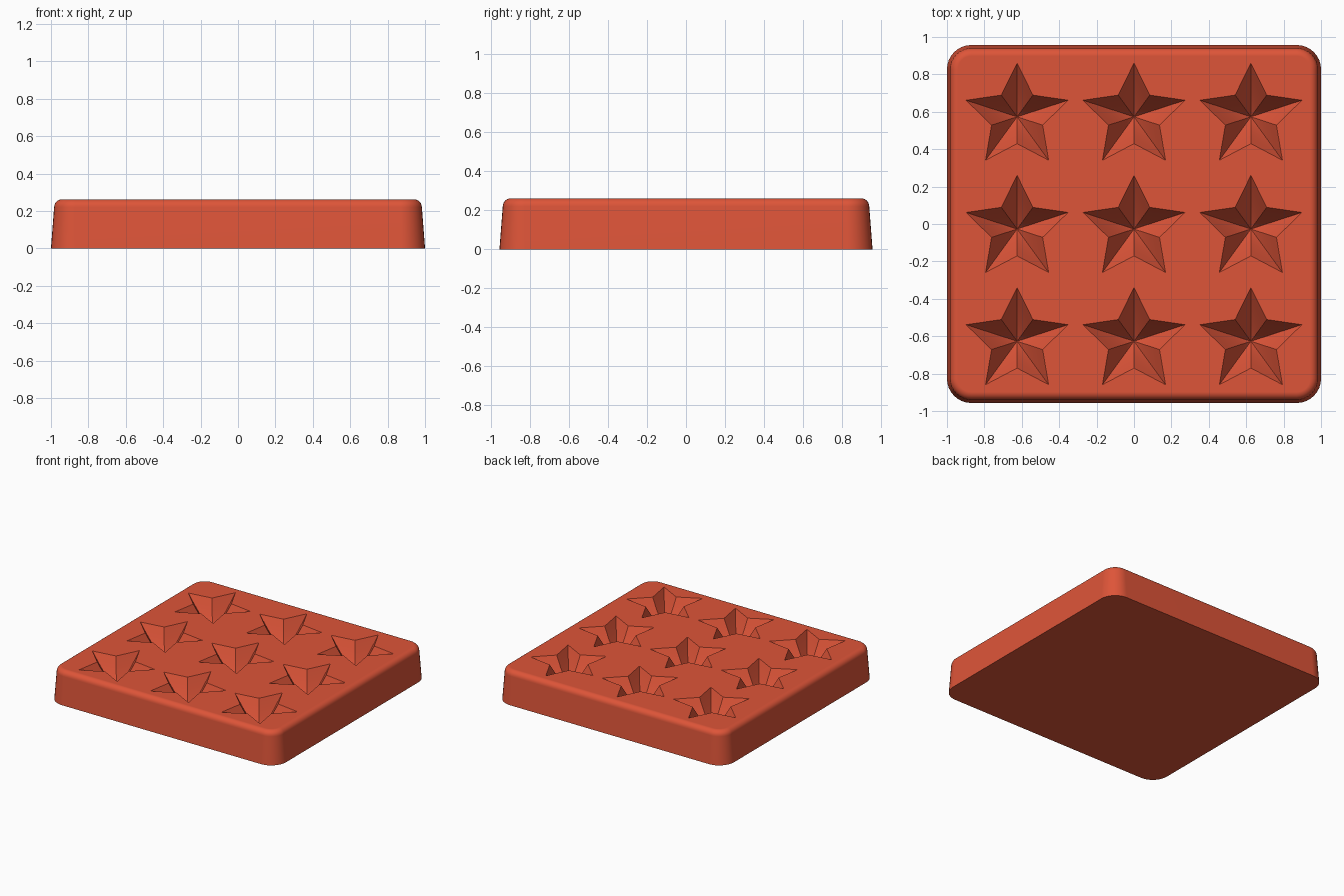
import bpy, bmesh
from math import sin, cos, pi, radians

old = bpy.data.objects.get("Cube")
if old:
    bpy.data.objects.remove(old, do_unlink=True)

HALF_X, HALF_Y, HEIGHT = 1.0, 0.957, 0.262
STAR_R, STAR_DEPTH = 0.287, 0.2

red = bpy.data.materials.new("coral red silicone")
red.use_nodes = True
colour = (0.73, 0.09, 0.04, 1)
red.diffuse_color = colour
bsdf = red.node_tree.nodes["Principled BSDF"]
bsdf.inputs["Base Color"].default_value = colour
bsdf.inputs["Roughness"].default_value = 0.6


def bridge(bm, a, b):
    """Join two equal loops with quads."""
    n = len(a)
    for i in range(n):
        j = (i + 1) % n
        bm.faces.new((a[i], a[j], b[j], b[i]))


def make_object(name, bm):
    bmesh.ops.recalc_face_normals(bm, faces=bm.faces)
    mesh = bpy.data.meshes.new(name)
    bm.to_mesh(mesh)
    bm.free()
    mesh.materials.append(red)
    obj = bpy.data.objects.new(name, mesh)
    bpy.context.collection.objects.link(obj)
    return obj


def rounded_ring(bm, inset, z, radius=0.13, steps=8):
    """Rounded rectangle loop, inset from the base outline."""
    r = radius - inset
    ring = []
    for q, (sx, sy) in enumerate(((1, 1), (-1, 1), (-1, -1), (1, -1))):
        for k in range(steps + 1):
            a = (q + k / steps) * pi / 2
            ring.append(bm.verts.new((sx * (HALF_X - radius) + r * cos(a),
                                      sy * (HALF_Y - radius) + r * sin(a), z)))
    return ring


# Tapered tray body with a rounded upper rim
bm = bmesh.new()
BEVEL, DRAFT = 0.042, 0.017
levels = [(0, 0)]
for k in range(7):
    a = k / 6 * pi / 2
    levels.append((DRAFT + BEVEL * (1 - cos(a)), HEIGHT - BEVEL * (1 - sin(a))))
rings = [rounded_ring(bm, inset, z) for inset, z in levels]
for lower, upper in zip(rings, rings[1:]):
    bridge(bm, lower, upper)
bm.faces.new(rings[0][::-1])
bm.faces.new(rings[-1])
tray = make_object("star_mould_tray", bm)


# Star-shaped hollows, gently domed towards the deepest point
def add_star(bm, cx, cy):
    def ring(scale, z):
        pts = []
        for i in range(10):
            a = pi / 2 + i * pi / 5
            r = STAR_R * scale * (0.5 if i % 2 else 1)
            pts.append(bm.verts.new((cx + r * cos(a), cy + r * sin(a), z)))
        return pts

    loops = [ring(1, HEIGHT + 0.05)]
    for k in range(6):
        s = 1 - k / 6
        loops.append(ring(s, HEIGHT - STAR_DEPTH * (1 - s ** 1.3)))
    for a, b in zip(loops, loops[1:]):
        bridge(bm, a, b)
    bm.faces.new(loops[0])
    tip = bm.verts.new((cx, cy, HEIGHT - STAR_DEPTH))
    last = loops[-1]
    for i in range(10):
        bm.faces.new((last[i], last[(i + 1) % 10], tip))


bm = bmesh.new()
for col in (-1, 0, 1):
    for row in (-1, 0, 1):
        add_star(bm, col * 0.625, row * 0.6 - 0.027)
cutter = make_object("star_cutter", bm)
cutter.hide_render = True

# Cut the hollows and bake the result
cut = tray.modifiers.new("star hollows", 'BOOLEAN')
cut.operation = 'DIFFERENCE'
cut.solver = 'EXACT'
cut.object = cutter
graph = bpy.context.evaluated_depsgraph_get()
baked = bpy.data.meshes.new_from_object(tray.evaluated_get(graph))
tray.modifiers.clear()
tray.data = baked
bpy.data.objects.remove(cutter, do_unlink=True)
baked.materials.clear()
baked.materials.append(red)
for face in baked.polygons:
    face.material_index = 0

# Smooth rim and corners, crisp star edges, flat top
bpy.ops.object.select_all(action='DESELECT')
tray.select_set(True)
bpy.context.view_layer.objects.active = tray
bpy.ops.object.shade_smooth_by_angle(angle=radians(30))
weighted = tray.modifiers.new("flat top shading", 'WEIGHTED_NORMAL')
weighted.keep_sharp = True
